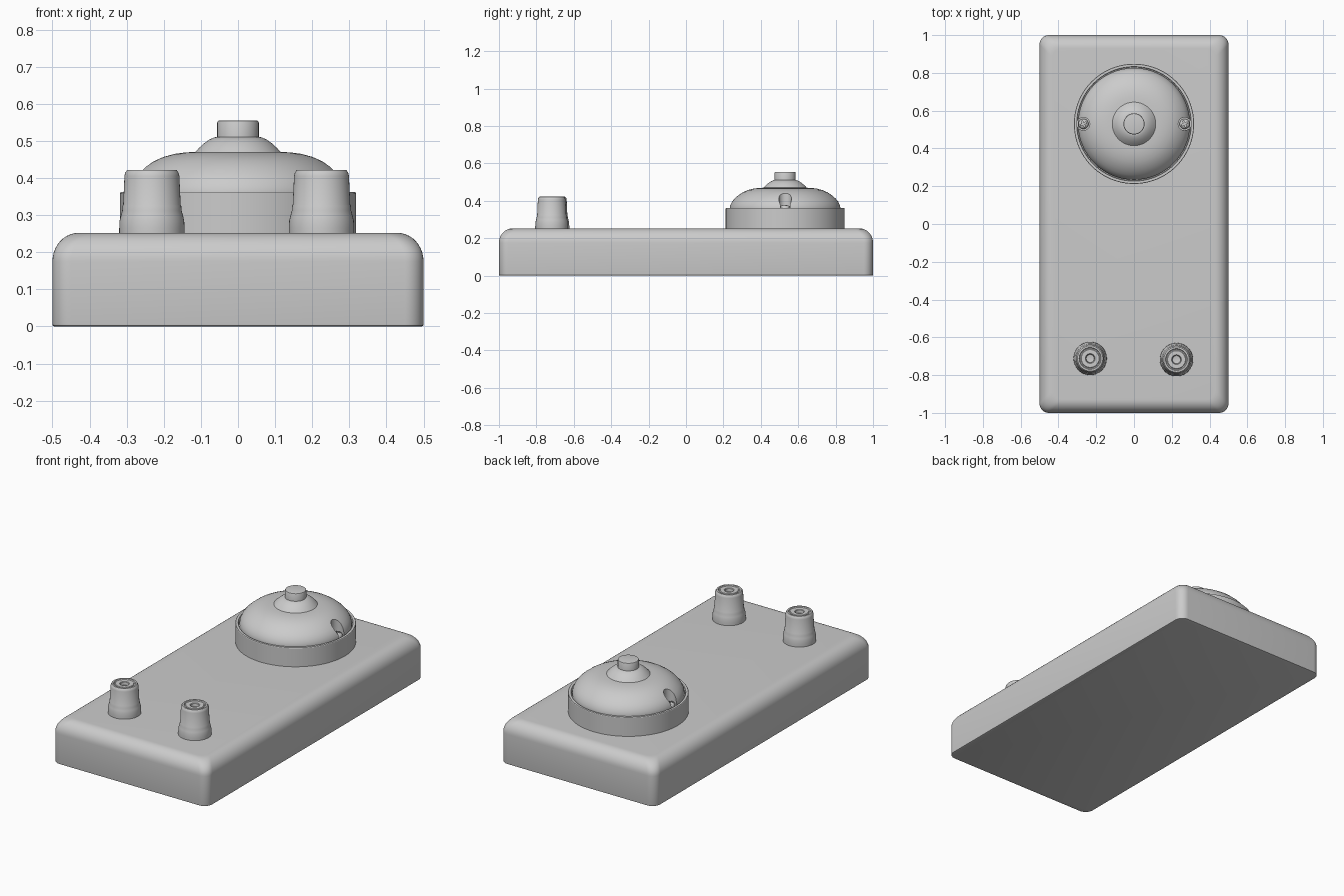
import bpy, bmesh
from math import sin, cos, pi, radians

if "Cube" in bpy.data.objects:
    bpy.data.objects.remove(bpy.data.objects["Cube"])

BELL = (0, 0.53)


def finish(ob, angle=30):
    bpy.ops.object.select_all(action='DESELECT')
    ob.select_set(True)
    bpy.context.view_layer.objects.active = ob
    bpy.ops.object.shade_smooth_by_angle(angle=radians(angle))


def stack(name, loops):
    """Skin a stack of equal-length point loops and cap both ends."""
    bm = bmesh.new()
    rows = [[bm.verts.new(p) for p in loop] for loop in loops]
    n = len(rows[0])
    for a, b in zip(rows, rows[1:]):
        for i in range(n):
            j = (i + 1) % n
            bm.faces.new((a[i], a[j], b[j], b[i]))
    bm.faces.new(rows[0][::-1])
    bm.faces.new(rows[-1])
    bmesh.ops.recalc_face_normals(bm, faces=bm.faces)
    me = bpy.data.meshes.new(name)
    bm.to_mesh(me)
    bm.free()
    ob = bpy.data.objects.new(name, me)
    bpy.context.collection.objects.link(ob)
    return ob


def lathe(name, profile, x, y, n=64):
    return stack(name, [[(x + r * cos(2 * pi * i / n), y + r * sin(2 * pi * i / n), z)
                         for i in range(n)] for r, z in profile])


def box(name, size, loc, rot=0):
    bpy.ops.mesh.primitive_cube_add(size=1, location=loc, rotation=(0, 0, rot))
    ob = bpy.context.object
    ob.name = name
    ob.scale = size
    return ob


def cut(ob, cutters):
    for c in cutters:
        c.hide_render = True
        m = ob.modifiers.new("cut", 'BOOLEAN')
        m.operation, m.solver, m.object = 'DIFFERENCE', 'EXACT', c
        bpy.context.view_layer.objects.active = ob
        bpy.ops.object.modifier_apply(modifier=m.name)
        bpy.data.objects.remove(c, do_unlink=True)


def rounded_rect(hx, hy, r, z, k=8):
    pts = []
    for q, (sx, sy) in enumerate([(1, 1), (-1, 1), (-1, -1), (1, -1)]):
        for i in range(k + 1):
            a = pi / 2 * (q + i / k)
            pts.append((sx * (hx - r) + r * cos(a), sy * (hy - r) + r * sin(a), z))
    return pts


# Base slab with softened top edge
rim = [(0.006, 0), (0.001, 0.002), (0, 0.007)]
rim += [(0.07 * (1 - cos(t * pi / 20)), 0.175 + 0.077 * sin(t * pi / 20)) for t in range(11)]
base = stack("base", [rounded_rect(0.5 - d, 1 - d, 0.05, z) for d, z in rim])
finish(base, 40)

# Collar that holds the bell
collar = lathe("bell_collar", [(0.318, 0.245), (0.318, 0.359), (0.316, 0.362), (0.303, 0.362),
                               (0.301, 0.359), (0.301, 0.34)], *BELL, n=96)
finish(collar)

# Domed cover with a raised centre, notched for the screws
dome = lathe("bell_dome", [(0.296, 0.33), (0.296, 0.362), (0.293, 0.376), (0.284, 0.395),
                           (0.270, 0.412), (0.250, 0.430), (0.225, 0.446), (0.200, 0.457),
                           (0.170, 0.465), (0.140, 0.469), (0.115, 0.470), (0.105, 0.481),
                           (0.092, 0.493), (0.078, 0.503), (0.065, 0.509), (0.058, 0.511)],
             *BELL, n=96)
notches = []
for s in (-1, 1):
    notches.append(lathe("notch_round", [(0.034, 0.352), (0.034, 0.6)], s * 0.268, BELL[1], 32))
    notches.append(box("notch_slot", (0.1, 0.05, 0.25), (s * 0.325, BELL[1], 0.477)))
cut(dome, notches)
finish(dome)

# Push button
button = lathe("button", [(0.056, 0.5), (0.056, 0.55), (0.054, 0.554), (0.05, 0.555)], *BELL)
finish(button)

# Cross-head screws in the notches
for side, s in (("left", -1), ("right", 1)):
    x = s * 0.268
    screw = lathe("screw_" + side, [(0.027, 0.345), (0.027, 0.364), (0.023, 0.371),
                                    (0.015, 0.376), (0.005, 0.378)], x, BELL[1], 32)
    cut(screw, [box("cross", (lx, ly, 0.03), (x, BELL[1], 0.38), radians(25))
                for lx, ly in ((0.036, 0.008), (0.008, 0.036))])
    finish(screw)

# Terminal posts with ringed, recessed tops
post = [(0.088, 0.245), (0.088, 0.265), (0.087, 0.285), (0.084, 0.298), (0.080, 0.312),
        (0.079, 0.325), (0.0775, 0.328), (0.074, 0.405), (0.072, 0.414), (0.067, 0.421),
        (0.063, 0.422), (0.058, 0.421), (0.055, 0.416), (0.050, 0.416), (0.047, 0.419),
        (0.026, 0.419), (0.023, 0.416), (0.021, 0.400), (0.010, 0.398)]
for side, x, y in (("left", -0.232, -0.712), ("right", 0.225, -0.718)):
    finish(lathe("terminal_" + side, post, x, y, 48))
